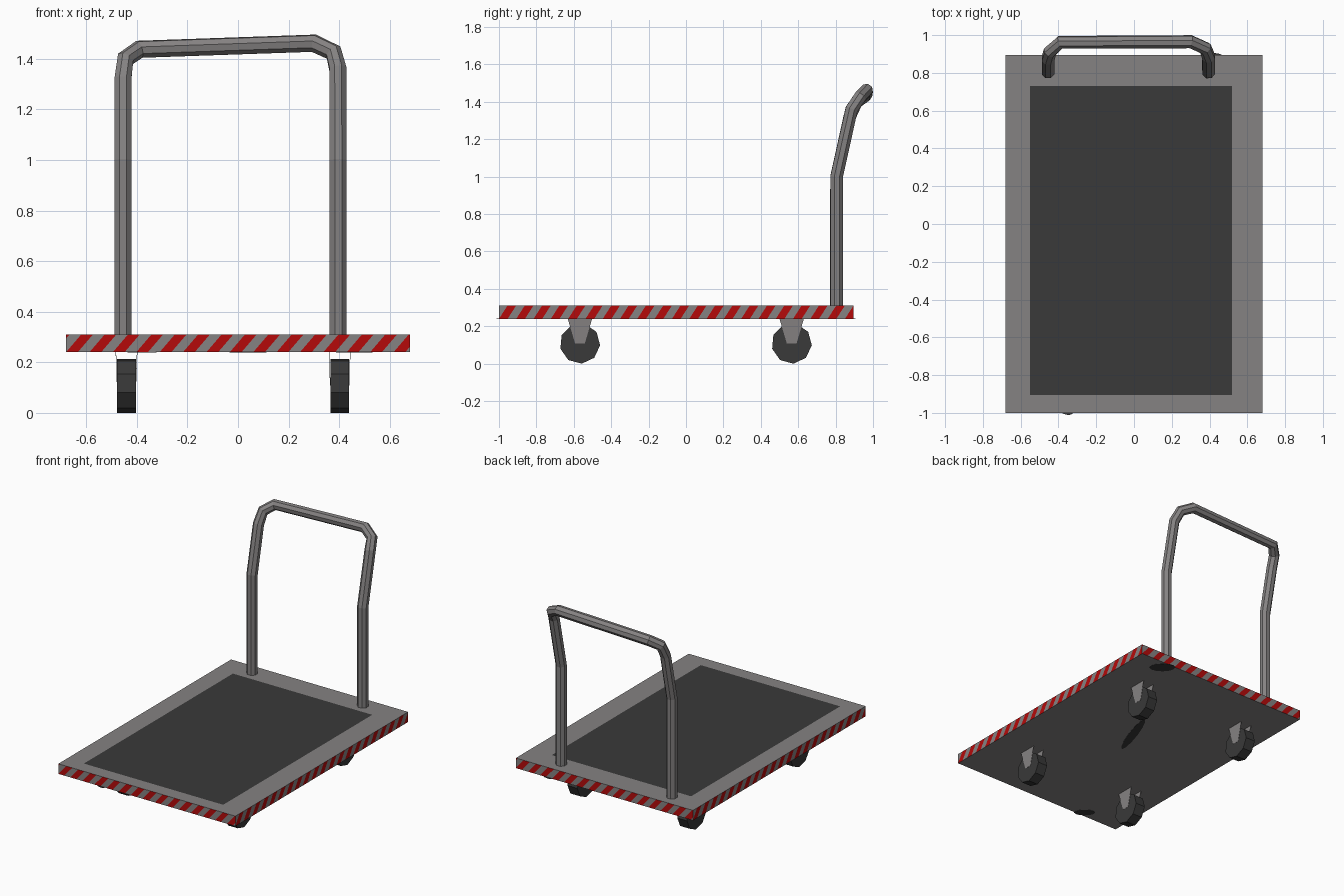
import bpy, bmesh, math
from mathutils import Vector, Matrix

if "Cube" in bpy.data.objects:
    bpy.data.objects.remove(bpy.data.objects["Cube"])


def material(name, rgb):
    m = bpy.data.materials.new(name)
    m.diffuse_color = (*rgb, 1)
    m.use_nodes = True
    m.node_tree.nodes["Principled BSDF"].inputs["Base Color"].default_value = m.diffuse_color
    return m


GREY = material("grey metal", (0.235, 0.225, 0.225))
DARK = material("dark rubber", (0.041, 0.041, 0.041))
RED = material("warning red", (0.46, 0.003, 0.003))


def make(name, bm, *mats, normals=True):
    if normals:
        bmesh.ops.recalc_face_normals(bm, faces=bm.faces)
    me = bpy.data.meshes.new(name)
    bm.to_mesh(me)
    bm.free()
    for m in mats:
        me.materials.append(m)
    ob = bpy.data.objects.new(name, me)
    bpy.context.collection.objects.link(ob)
    return ob


def quad(bm, pts, mat=0):
    f = bm.faces.new([bm.verts.new(p) for p in pts])
    f.material_index = mat
    return f


# Deck: striped walls, grey rim with inset dark mat, grey underside
X, Y0, Y1, Z0, Z1 = 0.68, -1.0, 0.895, 0.24, 0.31


def striped_wall(bm, a, b, period, lean):
    """Wall from a to b (left to right seen from outside), cut into slanted stripes."""
    a, b = Vector((*a, Z0)), Vector((*b, Z0))
    d = (b - a).normalized()
    up = Vector((0, 0, Z1 - Z0))
    wall = bmesh.new()
    quad(wall, (a, b, b + up, a + up))
    n = d - Vector((0, 0, lean / up.z))
    half = period / 2
    start = -math.ceil(lean / half)
    for i in range(start, int((b - a).length / half) + 1):
        bmesh.ops.bisect_plane(wall, geom=wall.verts[:] + wall.edges[:] + wall.faces[:],
                               plane_co=a + d * (i * half), plane_no=n)
    for f in wall.faces:
        s = (f.calc_center_median() - a).dot(n)
        quad(bm, [v.co for v in f.verts], 2 if math.floor(s / half) % 2 == 0 else 0)
    wall.free()


bm = bmesh.new()
corners = [(-X, Y0), (X, Y0), (X, Y1), (-X, Y1)]
mat = [(-0.55, -0.905), (0.52, -0.905), (0.52, 0.73), (-0.55, 0.73)]
for i in range(4):
    j = (i + 1) % 4
    period, lean = ((0.0925, 0.06), (0.0925, 0.045))[i % 2]
    striped_wall(bm, corners[i], corners[j], period, lean)
    quad(bm, [(*p, Z1) for p in (corners[i], corners[j], mat[j], mat[i])])
quad(bm, [(*p, Z1) for p in mat], 1)
quad(bm, [(*p, Z0) for p in reversed(corners)], 0)
bmesh.ops.remove_doubles(bm, verts=bm.verts, dist=1e-5)
make("deck", bm, GREY, DARK, RED, normals=False)

# Dark stains painted on the underside
for x, y, rx, ry, turn in ((0.46, 0.84, 0.085, 0.05, -40),
                           (0.04, 0.04, 0.21, 0.03, 71),
                           (-0.38, -0.96, 0.07, 0.035, -40)):
    bm = bmesh.new()
    bmesh.ops.create_cone(bm, cap_ends=True, segments=12, radius1=1, radius2=1, depth=0.003,
                          matrix=Matrix.Translation((x, y, Z0))
                          @ Matrix.Rotation(math.radians(turn), 4, 'Z')
                          @ Matrix.Diagonal((rx, ry, 1, 1)))
    make("underside_stain", bm, DARK)

# Push handle: eight-sided tube swept along a bent path
path = [Vector(p) for p in (
    (-0.455, 0.805, 0.30), (-0.455, 0.805, 1.0), (-0.455, 0.875, 1.32),
    (-0.445, 0.912, 1.40), (-0.39, 0.962, 1.438),
    (0.30, 0.965, 1.462), (0.378, 0.93, 1.425), (0.395, 0.885, 1.36),
    (0.395, 0.805, 1.0), (0.395, 0.805, 0.30))]
SIDES = 8
bm = bmesh.new()
side = Vector((math.cos(math.pi / 8), math.sin(math.pi / 8), 0))
prev_t, prev_ring = Vector((0, 0, 1)), None
for i, p in enumerate(path):
    t = Vector((0, 0, 0))
    if i > 0:
        t += (p - path[i - 1]).normalized()
    if i < len(path) - 1:
        t += (path[i + 1] - p).normalized()
    t.normalize()
    side = prev_t.rotation_difference(t) @ side
    other = t.cross(side)
    ring = []
    for k in range(SIDES):
        a = 2 * math.pi * k / SIDES
        ring.append(bm.verts.new(p + 0.036 * (side * math.cos(a) + other * math.sin(a))))
    if prev_ring:
        for k in range(SIDES):
            m = (k + 1) % SIDES
            bm.faces.new((prev_ring[k], prev_ring[m], ring[m], ring[k]))
    else:
        bm.faces.new(ring)
    prev_t, prev_ring = t, ring
bm.faces.new(prev_ring)
make("push_handle", bm, GREY)

# Casters: nine-sided wheels, each held by two tapered fork plates
for x in (-0.441, 0.402):
    for y in (-0.567, 0.565):
        bm = bmesh.new()
        rim = [math.radians(-5 + 40 * k) for k in range(9)]
        f = bm.faces.new([bm.verts.new((x - 0.037, y + 0.108 * math.cos(a),
                                        0.108 + 0.108 * math.sin(a))) for a in rim])
        ext = bmesh.ops.extrude_face_region(bm, geom=[f], use_keep_orig=True)
        bmesh.ops.translate(bm, vec=(0.074, 0, 0),
                            verts=[g for g in ext["geom"] if isinstance(g, bmesh.types.BMVert)])
        make("wheel", bm, DARK)

        bm = bmesh.new()
        for s in (-1, 1):
            layers = []
            for t in (0, 0.002):
                top, low = x + s * (0.041 + t), x + s * (0.036 + t)
                layers.append([bm.verts.new(c) for c in (
                    (top, y - 0.065, Z0), (low, y - 0.026, 0.108),
                    (low, y + 0.026, 0.108), (top, y + 0.065, Z0))])
            inner, outer = layers
            bm.faces.new(inner)
            bm.faces.new(outer)
            for k in range(4):
                m = (k + 1) % 4
                bm.faces.new((inner[k], inner[m], outer[m], outer[k]))
        make("wheel_fork", bm, GREY)
